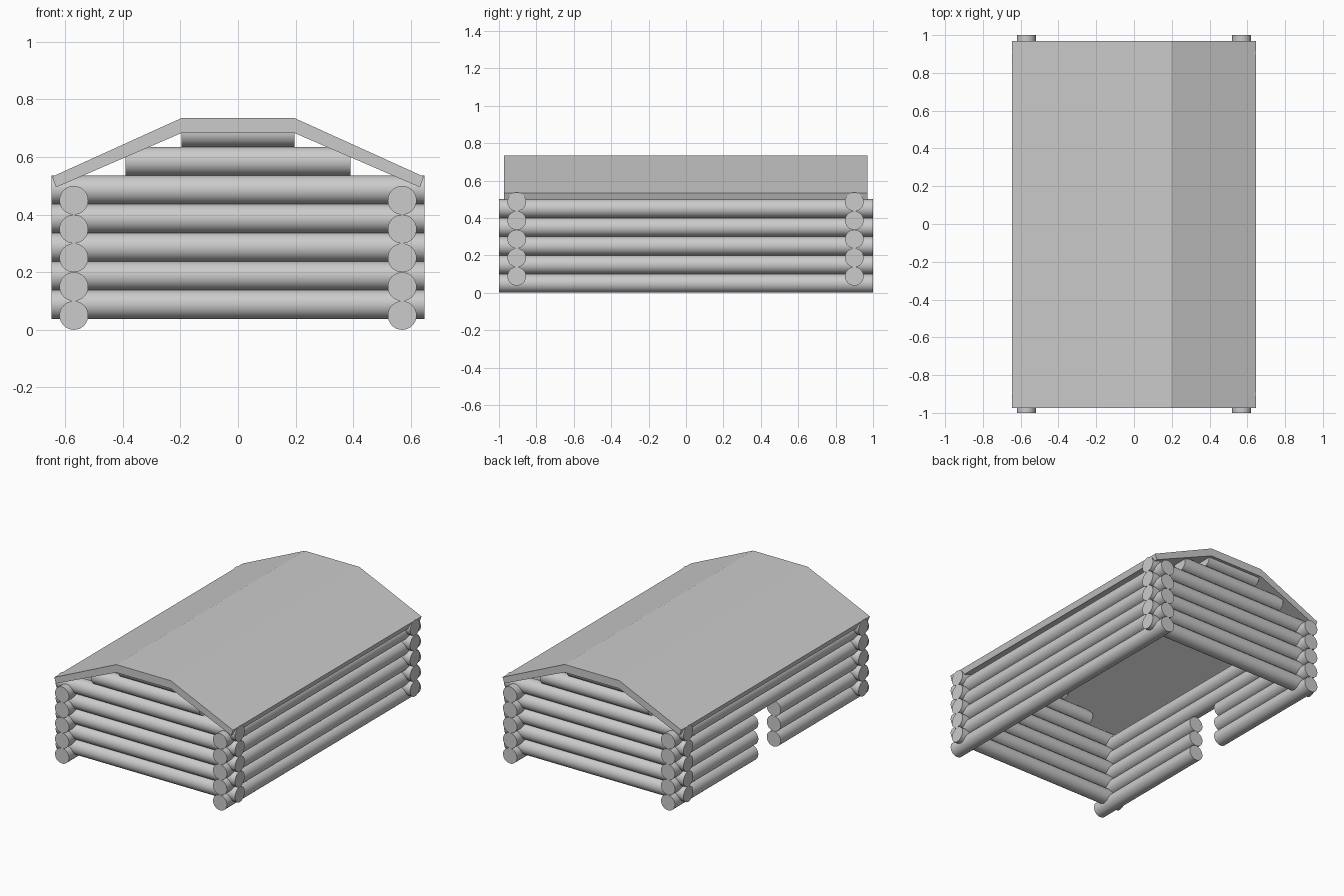
import bpy
from mathutils import Vector

cube = bpy.data.objects.get("Cube")
if cube:
    bpy.data.objects.remove(cube, do_unlink=True)

GREY = (0.6, 0.6, 0.6, 1)
wood = bpy.data.materials.new("grey wood")
wood.use_nodes = True
wood.diffuse_color = GREY
wood.node_tree.nodes["Principled BSDF"].inputs["Base Color"].default_value = GREY

RADIUS = 0.05
PITCH = 0.1
LEVELS = 5


def log(name, start, end):
    """Round log with flat ends, running between two points."""
    a, b = Vector(start), Vector(end)
    axis = b - a
    bpy.ops.mesh.primitive_cylinder_add(vertices=32, radius=RADIUS, depth=axis.length, location=(a + b) / 2,
                                        rotation=axis.to_track_quat('Z', 'Y').to_euler())
    ob = bpy.context.object
    ob.name = name
    ob.data.materials.append(wood)
    bpy.ops.object.shade_smooth_by_angle()


# Long side walls; the right-hand wall has a doorway through its lowest three logs
for i in range(LEVELS):
    z = RADIUS + i * PITCH
    log("left_wall_log", (0.57, -1, z), (0.57, 1, z))
    if i < 3:
        log("doorway_front_log", (-0.57, -1, z), (-0.57, -0.09, z))
        log("doorway_back_log", (-0.57, 0.14, z), (-0.57, 1, z))
    else:
        log("right_wall_log", (-0.57, -1, z), (-0.57, 1, z))

# End walls, with shorter gable logs on top
for end, y in (("front", -0.905), ("back", 0.9)):
    for i, half in enumerate([0.647] * LEVELS + [0.39, 0.197]):
        z = 0.088 + i * 0.0995
        log(end + ("_wall_log" if i < LEVELS else "_gable_log"), (-half, y, z), (half, y, z))

# Roof slab: an angled profile extruded along the building
half_profile = [(0.645, 0.532), (0.197, 0.735), (0.197, 0.683), (0.632, 0.495)]
outer, ridge, under, eave = half_profile
profile = [outer, ridge, (-ridge[0], ridge[1]), (-outer[0], outer[1]),
           (-eave[0], eave[1]), (-under[0], under[1]), under, eave]
n = len(profile)
verts = [(x, y, z) for y in (-0.973, 0.97) for x, z in profile]
faces = [(i, (i + 1) % n, n + (i + 1) % n, n + i) for i in range(n)]
faces += [tuple(range(n))[::-1], tuple(range(n, 2 * n))]
mesh = bpy.data.meshes.new("roof")
mesh.from_pydata(verts, [], faces)
mesh.materials.append(wood)
roof = bpy.data.objects.new("roof", mesh)
bpy.context.collection.objects.link(roof)

# Consistent outward normals
import bmesh
bm = bmesh.new()
bm.from_mesh(mesh)
bmesh.ops.recalc_face_normals(bm, faces=bm.faces)
bm.to_mesh(mesh)
bm.free()
